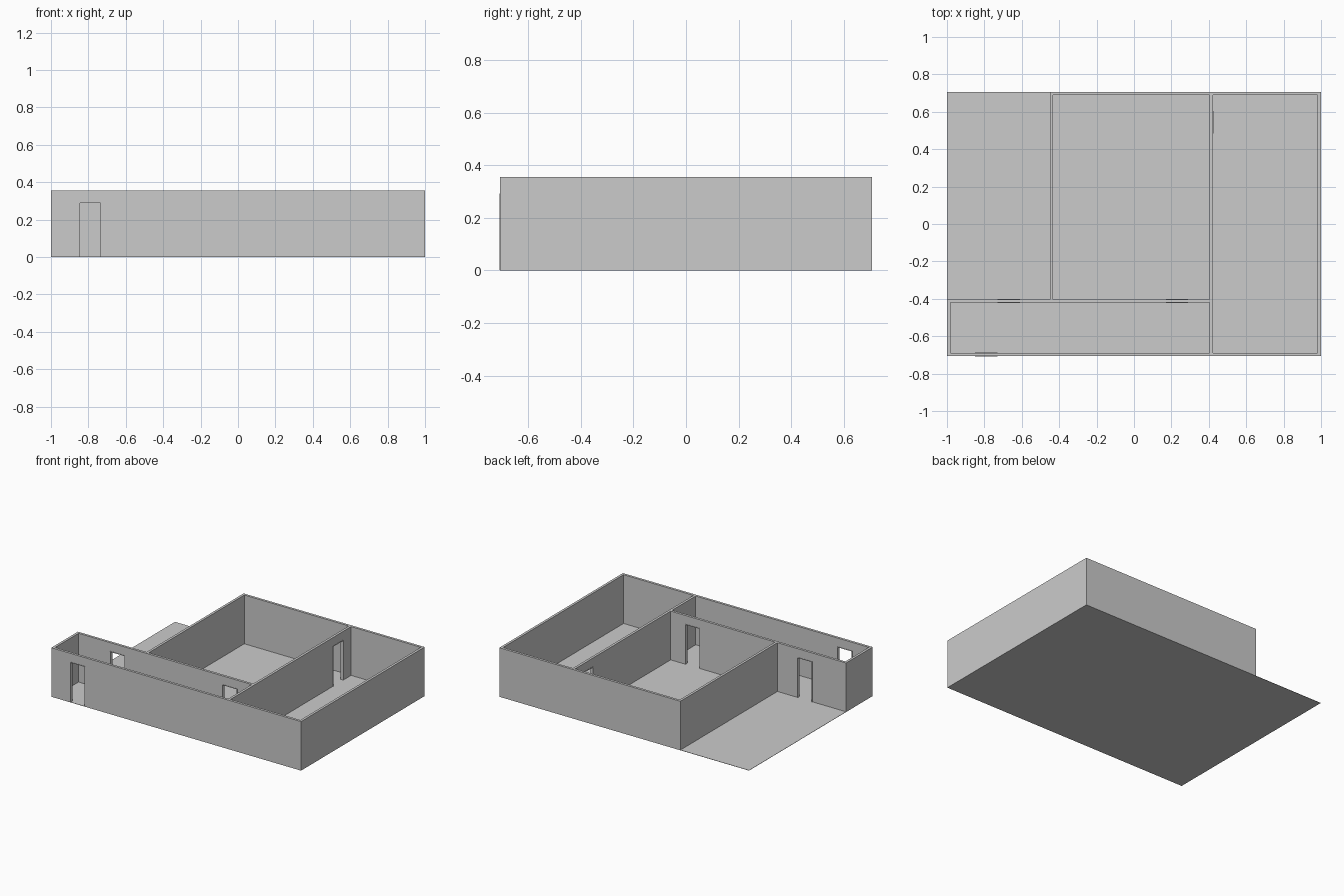
import bpy
import bmesh

cube = bpy.data.objects.get("Cube")
if cube:
    bpy.data.objects.remove(cube, do_unlink=True)

X, Y, HEIGHT = 1.0, 0.707, 0.355
WALL, FLOOR = 0.018, 0.002
DOOR_TOP, DOOR_WIDTH = 0.293, 0.12

grey = bpy.data.materials.new("plain grey")
grey.use_nodes = True
colour = (0.6, 0.6, 0.6, 1)
grey.diffuse_color = colour
grey.node_tree.nodes["Principled BSDF"].inputs["Base Color"].default_value = colour


def prism(bm, outline, z0, z1):
    """Add a closed prism over a counter-clockwise outline."""
    base = bm.faces.new([bm.verts.new((x, y, z0)) for x, y in outline])
    bmesh.ops.solidify  # prisms are extruded below
    top = bmesh.ops.extrude_face_region(bm, geom=[base], use_keep_orig=True)["geom"]
    for v in top:
        if isinstance(v, bmesh.types.BMVert):
            v.co.z = z1


def box(bm, x0, x1, y0, y1, z0, z1):
    prism(bm, [(x0, y0), (x1, y0), (x1, y1), (x0, y1)], z0, z1)


def finish(name, bm):
    bmesh.ops.recalc_face_normals(bm, faces=bm.faces)
    mesh = bpy.data.meshes.new(name)
    bm.to_mesh(mesh)
    bm.free()
    mesh.materials.append(grey)
    obj = bpy.data.objects.new(name, mesh)
    bpy.context.collection.objects.link(obj)
    return obj


def cut(target, cutter):
    """Subtract the cutter, then discard it."""
    cutter.hide_render = True
    mod = target.modifiers.new("cut", "BOOLEAN")
    mod.operation, mod.solver, mod.object = "DIFFERENCE", "EXACT", cutter
    bpy.context.view_layer.objects.active = target
    bpy.ops.object.modifier_apply(modifier=mod.name)
    bpy.data.objects.remove(cutter, do_unlink=True)


# Floor slab under the whole plot
bm = bmesh.new()
box(bm, -X, X, -Y, Y, 0, FLOOR)
finish("floor", bm)

# Solid block with the open terrace corner left out
west, south, east = -0.45, -0.403, 0.405
bm = bmesh.new()
prism(bm, [(-X, -Y), (X, -Y), (X, Y), (west, Y), (west, south), (-X, south)],
      FLOOR, HEIGHT)
walls = finish("walls", bm)

# Hollow out the rooms
rooms = [
    (west + WALL, east, south, Y - WALL),                 # main room
    (east + WALL, X - WALL, -Y + WALL, Y - WALL),         # side room
    (-X + WALL, east, -Y + WALL, south - WALL),           # corridor
]
bm = bmesh.new()
for room in rooms:
    box(bm, *room, -0.1, HEIGHT + 0.1)
cut(walls, finish("room_cutter", bm))

# Doorways: name, middle of the wall, and whether the wall runs along x
doors = [
    ("front_door", -0.79, -Y + WALL / 2, True),
    ("terrace_door", -0.67, south - WALL / 2, True),
    ("main_room_door", 0.23, south - WALL / 2, True),
    ("side_room_door", east + WALL / 2, 0.543, False),
]


def door_box(bm, cx, cy, along_x, a0, a1, depth, z0, z1):
    """Box placed by its range along the wall and its depth across it."""
    if along_x:
        box(bm, cx + a0, cx + a1, cy - depth, cy + depth, z0, z1)
    else:
        box(bm, cx - depth, cx + depth, cy + a0, cy + a1, z0, z1)


half = DOOR_WIDTH / 2
bm = bmesh.new()
for name, cx, cy, along_x in doors:
    door_box(bm, cx, cy, along_x, -half, half, WALL, -0.1, DOOR_TOP)
cut(walls, finish("door_cutter", bm))

# Thin linings standing slightly proud of the wall
lining, proud = 0.004, WALL / 2 + 0.002
for name, cx, cy, along_x in doors:
    bm = bmesh.new()
    for a0, a1, z0, z1 in [
        (-half, -half + lining, FLOOR, DOOR_TOP),
        (half - lining, half, FLOOR, DOOR_TOP),
        (-half + lining, half - lining, DOOR_TOP - lining, DOOR_TOP),
    ]:
        door_box(bm, cx, cy, along_x, a0, a1, proud, z0, z1)
    finish(name + "_frame", bm)
